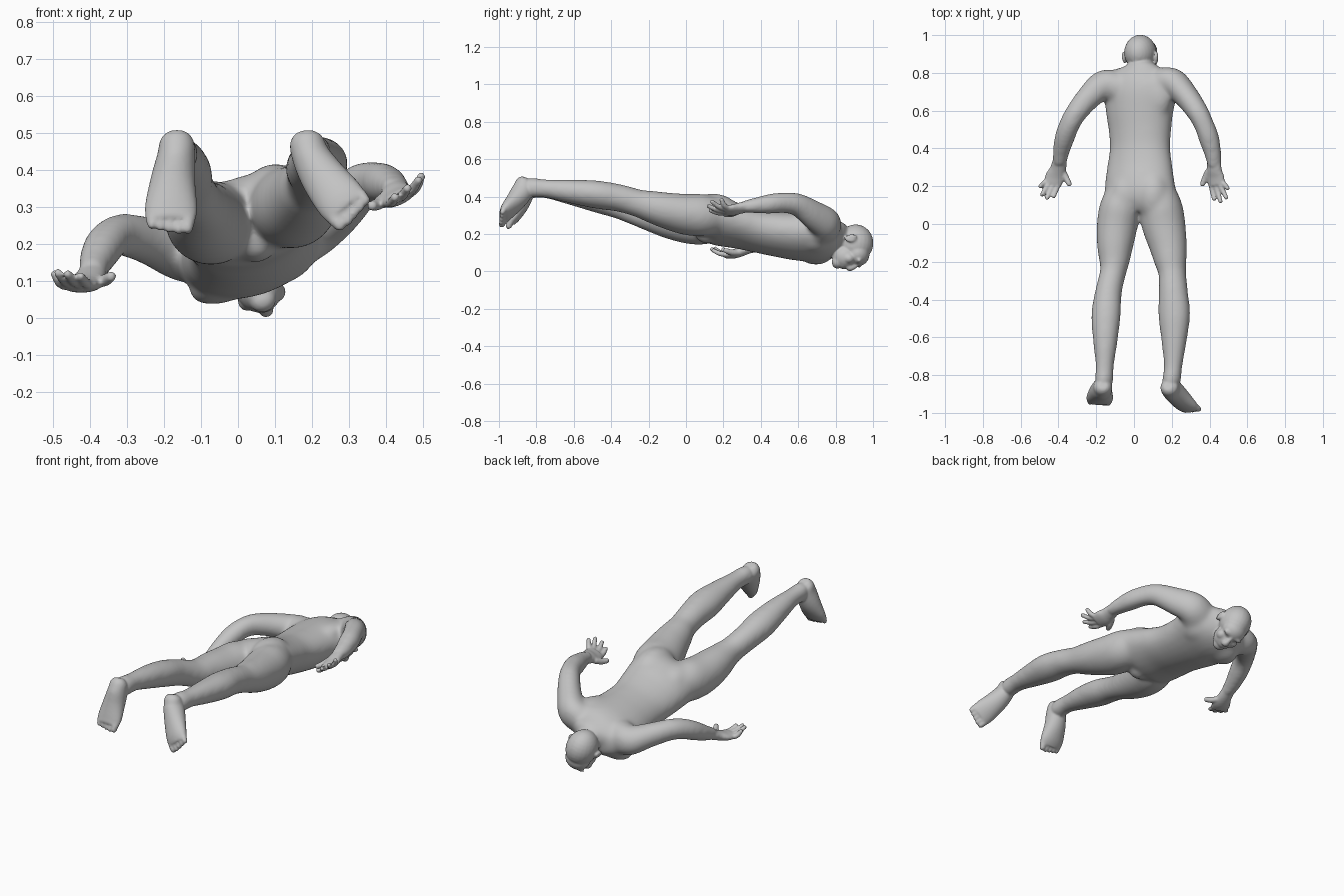
import bpy, bmesh, math
from mathutils import Vector, Matrix

cube = bpy.data.objects.get("Cube")
if cube:
    bpy.data.objects.remove(cube)

skin = bpy.data.materials.new("skin grey")
skin.use_nodes = True
skin.diffuse_color = (0.55, 0.55, 0.55, 1)
skin.node_tree.nodes["Principled BSDF"].inputs["Base Color"].default_value = (0.55, 0.55, 0.55, 1)

bm = bmesh.new()
TILT = math.radians(18)          # the body is rolled about its long axis
SIDE = Vector((math.cos(TILT), 0, math.sin(TILT)))
FACE = Vector((math.sin(TILT), 0, -math.cos(TILT)))
UP = Vector((0, 1, 0))


def spline(a, b, c, d, t):
    return 0.5 * (2*b + (c - a)*t + (2*a - 5*b + 4*c - d)*t*t + (3*b - a - 3*c + d)*t**3)


def tube(rings, side=SIDE, steps=5, sides=24):
    """Loft ellipses (x, y, z, half width, half depth) along a smooth path."""
    pts = [Vector(r) for r in rings]
    pts = [pts[0]] + pts + [pts[-1]]
    path = [spline(*pts[i:i + 4], k / steps) for i in range(len(pts) - 3) for k in range(steps)]
    path.append(pts[-1])
    loops = []
    for i, p in enumerate(path):
        t = (path[min(i + 1, len(path) - 1)].xyz - path[max(i - 1, 0)].xyz).normalized()
        u = (side - t * side.dot(t)).normalized()
        v = t.cross(u)
        angles = [math.tau * k / sides for k in range(sides)]
        loops.append([bm.verts.new(p.xyz + u * math.cos(a) * p[3] + v * math.sin(a) * p[4])
                      for a in angles])
    for l0, l1 in zip(loops, loops[1:]):
        for k in range(sides):
            n = (k + 1) % sides
            bm.faces.new((l0[k], l0[n], l1[n], l1[k]))
    bm.faces.new(loops[0][::-1])
    bm.faces.new(loops[-1])


def ball(center, radii):
    """Ellipsoid on the rolled body axes: side, up, face."""
    m = Matrix((SIDE * radii[0], UP * radii[1], FACE * radii[2])).transposed().to_4x4()
    m.translation = Vector(center)
    bmesh.ops.create_uvsphere(bm, u_segments=24, v_segments=14, radius=1, matrix=m)


def head(s, u, f):
    return Vector((0.035, 0.9, 0.147)) + SIDE * s + UP * u + FACE * f


def digit(base, tip, r, lift):
    """Finger or toe with a slight bend and a round end."""
    b, t = Vector(base), Vector(tip)
    m = b.lerp(t, 0.55) + Vector(lift)
    tube([(*b, r, r), (*m, r, r), (*t, r * .85, r * .85)], steps=4, sides=12)
    ball(t, (r * .85,) * 3)


def fused(name, voxel, rounds, swell):
    """Turn the gathered parts into one object with a continuous, softened skin."""
    bmesh.ops.recalc_face_normals(bm, faces=bm.faces)
    mesh = bpy.data.meshes.new(name)
    bm.to_mesh(mesh)
    bm.clear()
    mesh.materials.append(skin)
    obj = bpy.data.objects.new(name, mesh)
    bpy.context.collection.objects.link(obj)
    remesh = obj.modifiers.new("fuse", 'REMESH')
    remesh.mode = 'VOXEL'
    remesh.voxel_size = voxel
    remesh.use_smooth_shade = True
    soften = obj.modifiers.new("soften", 'SMOOTH')
    soften.factor = 0.5
    soften.iterations = rounds
    grow = obj.modifiers.new("restore volume", 'DISPLACE')
    grow.mid_level = 0
    grow.strength = swell
    return obj


# Torso, from crotch to the base of the neck
tube([(.035, .08, .262, .14, .085), (.033, .15, .268, .187, .112), (.03, .22, .255, .184, .112),
      (.03, .30, .235, .174, .104), (.032, .40, .212, .160, .104), (.032, .50, .197, .166, .110),
      (.03, .60, .187, .18, .117), (.034, .70, .183, .193, .118), (.034, .77, .185, .175, .102),
      (.036, .82, .19, .11, .072), (.036, .84, .187, .07, .058)])
# Chest muscles, shoulder blades, buttocks and crotch
for s in (-1, 1):
    ball(Vector((.037, .695, .118)) + SIDE * s * .08, (.092, .085, .047))
    ball(Vector((.03, .67, .235)) + SIDE * s * .09, (.08, .11, .05))
    ball(Vector((.03, .145, .298)) + SIDE * s * .078, (.086, .13, .090))
ball((.05, .11, .205), (.05, .06, .052))

# Neck
tube([(.03, .74, .195, .075, .06), (.034, .82, .18, .062, .064), (.04, .90, .15, .058, .058)])

# Legs
tube([(-.05, .17, .26, .09, .09), (-.07, .09, .257, .105, .110), (-.088, 0, .26, .104, .105),
      (-.1, -.11, .279, .092, .092), (-.104, -.2, .298, .075, .076), (-.112, -.26, .315, .064, .068),
      (-.135, -.36, .352, .066, .066), (-.148, -.48, .388, .074, .067), (-.152, -.62, .42, .061, .058),
      (-.155, -.75, .441, .044, .045), (-.158, -.82, .445, .045, .050), (-.163, -.86, .45, .038, .044)])
tube([(.125, .17, .30, .09, .09), (.143, .09, .30, .108, .108), (.156, 0, .305, .112, .104),
      (.18, -.11, .327, .097, .091), (.194, -.2, .35, .081, .078), (.203, -.26, .366, .069, .069),
      (.208, -.36, .393, .073, .068), (.213, -.48, .411, .081, .069), (.212, -.62, .428, .063, .058),
      (.207, -.75, .443, .045, .045), (.2, -.82, .447, .045, .050), (.19, -.86, .45, .038, .044)])

# Arms
tube([(-.08, .72, .18, .08, .085), (-.155, .74, .18, .072, .077), (-.235, .675, .206, .060, .062),
      (-.305, .59, .224, .053, .054), (-.342, .525, .215, .049, .051), (-.366, .46, .187, .050, .048),
      (-.386, .38, .147, .041, .038), (-.395, .31, .118, .033, .027)], side=Vector((1, 1, 0)))
tube([(.13, .72, .21, .08, .095), (.2, .75, .25, .073, .086), (.27, .685, .30, .062, .074),
      (.335, .595, .357, .053, .057), (.373, .52, .367, .049, .051), (.398, .45, .361, .050, .049),
      (.418, .37, .352, .041, .038), (.427, .30, .345, .033, .027)], side=Vector((1, 1, 0)))

# Blend trunk and limbs first, then take the result as a base for the fine parts
trunk = fused("trunk", 0.012, 16, 0.0045)
trunk_mesh = bpy.data.meshes.new_from_object(trunk.evaluated_get(bpy.context.evaluated_depsgraph_get()))
bm.from_mesh(trunk_mesh)
bpy.data.objects.remove(trunk)
bpy.data.meshes.remove(trunk_mesh)

# Head: skull, jaw, mid-face, chin, nose, mouth
ball(head(0, .007, -.005), (.083, .094, .10))
ball(head(0, -.048, .070), (.062, .070, .066))
ball(head(0, .018, .060), (.069, .062, .060))
ball(head(0, -.090, .103), (.036, .030, .033))
tube([(*head(0, .02, .112), .011, .012), (*head(0, -.008, .130), .014, .015),
      (*head(0, -.026, .138), .019, .014), (*head(0, -.036, .128), .016, .010)], steps=3)
ball(head(0, -.060, .126), (.028, .015, .012))
# Brows, cheeks and ears
for s in (-1, 1):
    ball(head(s * .03, .026, .108), (.031, .013, .011))
    ball(head(s * .040, -.028, .094), (.026, .028, .026))
    ball(head(s * .087, -.02, -.002), (.010, .031, .020))
    ball(head(s * .093, -.012, -.012), (.007, .026, .012))

# Feet: heel to ball, then toes
feet = [
    (Vector((1, 0, 0)),
     [(-.165, -.855, .500, .024, .020), (-.165, -.862, .48, .044, .042), (-.167, -.868, .435, .051, .057),
      (-.176, -.886, .37, .060, .052), (-.181, -.917, .30, .070, .037), (-.182, -.939, .262, .067, .024)],
     Vector((-.03, -.40, -.91)), 1),
    (Vector((.8, 0, .6)),
     [(.18, -.86, .50, .024, .020), (.184, -.866, .48, .044, .042), (.198, -.873, .435, .051, .057),
      (.23, -.908, .38, .060, .052), (.274, -.957, .322, .067, .037), (.298, -.977, .294, .063, .024)],
     Vector((.60, -.38, -.70)), -1)]
for side, rings, along, inner in feet:
    tube(rings, side=side)
    c = Vector(rings[-1][:3])
    u = (side - along * side.dot(along)).normalized()
    for k in range(5):
        base = c + u * inner * (.046 - .024 * k)
        reach = .024 - .004 * abs(k - 1)
        digit(base - along * .015, base + along * reach, .018 if k == 0 else .0155, (0, 0, 0))

# Hands: palm up, spread fingers
hands = [
    (Vector((1, 0, .05)),
     [(-.392, .34, .127, .036, .028), (-.402, .29, .105, .042, .026), (-.418, .25, .092, .050, .023),
      (-.432, .212, .088, .047, .018)],
     [(-.495, .20, .118), (-.487, .155, .122), (-.460, .138, .118), (-.425, .147, .112)],
     (-.343, .212, .112), (-.378, .28, .10)),
    (Vector((1, 0, .45)),
     [(.424, .33, .347, .036, .028), (.425, .285, .337, .042, .026), (.43, .25, .328, .050, .023),
      (.438, .207, .326, .047, .018)],
     [(.495, .190, .382), (.488, .140, .372), (.458, .120, .35), (.424, .132, .326)],
     (.363, .212, .303), (.392, .28, .322))]
for side, rings, tips, thumb, thumb_base in hands:
    tube(rings, side=side, steps=4)
    c, out = Vector(rings[-1][:3]), side.normalized()
    outer = -1 if c.x < 0 else 1
    for k, tip in enumerate(tips):
        base = c + out * outer * (.036 - .024 * k) + Vector((0, .012, 0))
        digit(base, tip, .013, (0, 0, -.007))
    digit(thumb_base, thumb, .016, (0, 0, -.005))

fused("body", 0.006, 6, 0.001)
bm.free()
